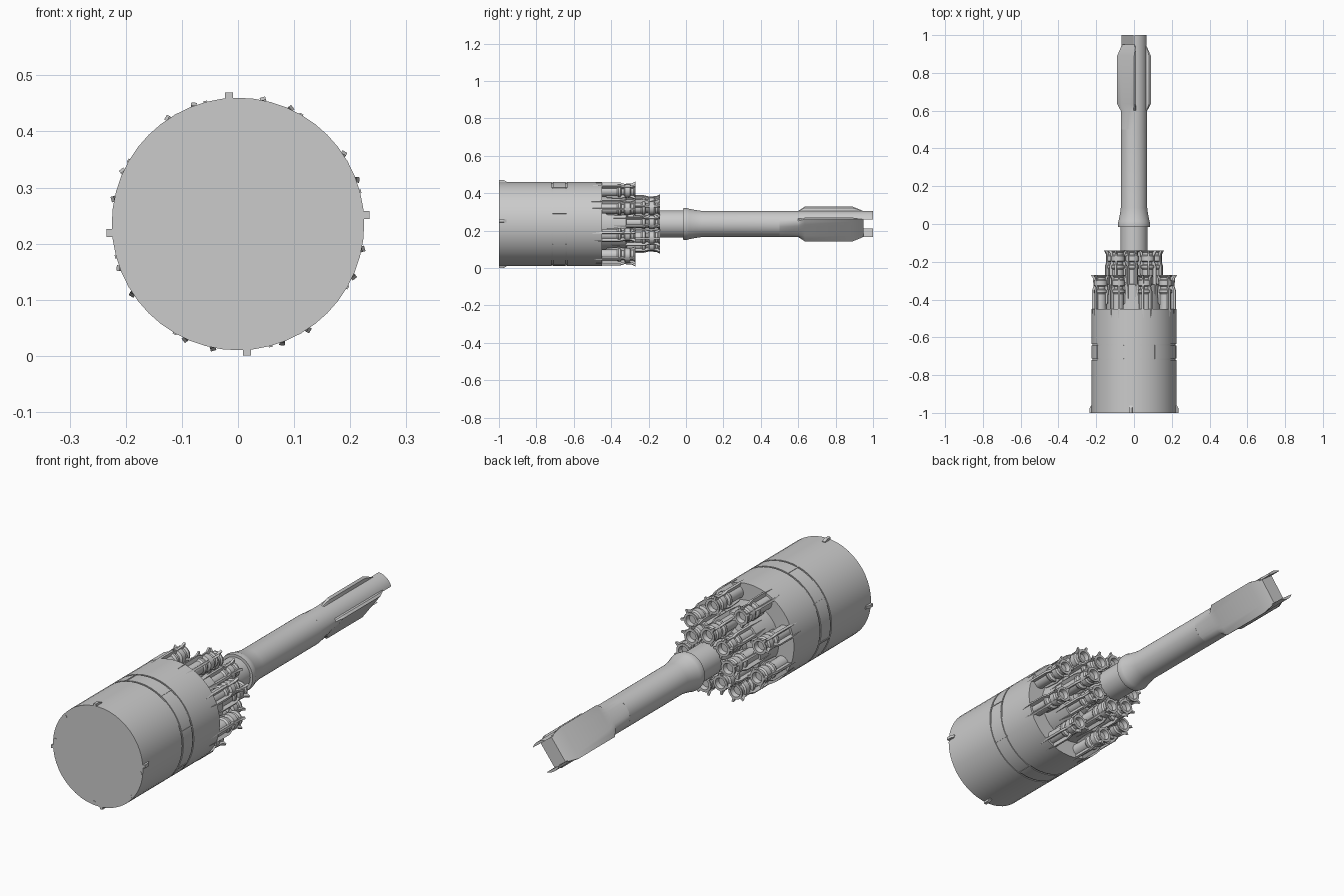
import bpy, bmesh, math
from mathutils import Matrix, Vector

if "Cube" in bpy.data.objects:
    bpy.data.objects.remove(bpy.data.objects["Cube"])

ZC = 0.235  # height of the long axis
grey = bpy.data.materials.new("light_grey")
grey.diffuse_color = (0.6, 0.6, 0.6, 1)
grey.use_nodes = True
grey.node_tree.nodes["Principled BSDF"].inputs["Base Color"].default_value = grey.diffuse_color


def finish(bm, name, smooth=True):
    bmesh.ops.recalc_face_normals(bm, faces=bm.faces)
    me = bpy.data.meshes.new(name)
    bm.to_mesh(me)
    bm.free()
    ob = bpy.data.objects.new(name, me)
    bpy.context.collection.objects.link(ob)
    me.materials.append(grey)
    if smooth:
        bpy.ops.object.select_all(action='DESELECT')
        ob.select_set(True)
        bpy.context.view_layer.objects.active = ob
        bpy.ops.object.shade_smooth_by_angle(angle=math.radians(30))
    return ob


def loft(bm, rings):
    """Skin closed loops of equal length and cap both ends."""
    vs = [[bm.verts.new(p) for p in r] for r in rings]
    n = len(vs[0])
    for a, b in zip(vs, vs[1:]):
        for i in range(n):
            j = (i + 1) % n
            bm.faces.new((a[i], a[j], b[j], b[i]))
    bm.faces.new(vs[0])
    bm.faces.new(vs[-1])


def lathe(bm, profile, segs, cx=0, cz=ZC):
    """Turn (radius, y) pairs around the y direction."""
    loft(bm, [[(cx + r * math.cos(2 * math.pi * i / segs), y,
                cz + r * math.sin(2 * math.pi * i / segs)) for i in range(segs)]
              for r, y in profile])


def prism(bm, outline, thick, mat):
    """Flat plate: (radial, y) outline, thickness across, placed by mat."""
    loft(bm, [[mat @ Vector((r, y, s * thick / 2)) for r, y in outline] for s in (-1, 1)])


def around(deg, r=0.0, spin=0.0):
    """Frame at an angle round the axis: local x points outward."""
    return (Matrix.Translation((0, 0, ZC)) @ Matrix.Rotation(-math.radians(deg), 4, 'Y')
            @ Matrix.Translation((r, 0, 0)) @ Matrix.Rotation(-math.radians(spin), 4, 'Y'))


# drum with two shallow ring grooves
profile = [(0.225, -1)]
for g in (-0.715, -0.64):
    profile += [(0.225, g - 0.004), (0.221, g - 0.004), (0.221, g + 0.004), (0.225, g + 0.004)]
profile += [(0.225, -0.45)]
bm = bmesh.new()
lathe(bm, profile, 48)
finish(bm, "drum")

# second tier carrying the inner nozzles
bm = bmesh.new()
lathe(bm, [(0.15, -0.46), (0.15, -0.32), (0.09, -0.31), (0.09, -0.28)], 40)
finish(bm, "inner_tier")

# thin strips between the grooves
bm = bmesh.new()
for k in range(8):
    prism(bm, [(0.215, -0.715), (0.227, -0.715), (0.227, -0.64), (0.215, -0.64)],
          0.007, around(15 + 45 * k))
finish(bm, "drum_strips", False)

# four tabs on the rim of the drum
bm = bmesh.new()
for k in range(4):
    prism(bm, [(0.21, -1), (0.235, -1), (0.235, -0.975), (0.228, -0.96), (0.21, -0.96)],
          0.014, around(4 + 90 * k))
finish(bm, "rim_tabs", False)

# small round plugs on the flat drum face
bm = bmesh.new()
for a in (85, 140, 175, -5, -40, -95):
    p = around(a, 0.213).translation
    lathe(bm, [(0.0075, -1.001), (0.0075, -0.995)], 16, p.x, p.z)
finish(bm, "face_plugs")


# nozzle rings: turned bodies with slender fins
def nozzle_ring(name, count, first, radius, end):
    body = [(0.03, -0.19), (0.03, -0.10), (0.036, -0.092), (0.036, -0.08), (0.026, -0.074),
            (0.026, -0.062), (0.036, -0.056), (0.036, -0.03), (0.029, -0.024),
            (0.029, -0.012), (0.035, -0.006), (0.035, 0), (0.024, 0), (0.02, -0.02)]
    outer_fin = [(0.015, -0.27), (0.04, -0.27), (0.046, -0.18), (0.046, -0.085),
                 (0.038, -0.06), (0.04, -0.02), (0.051, 0), (0.03, 0), (0.015, -0.09)]
    inner_fin = [(0.02, -0.17), (0.038, -0.15), (0.042, -0.085), (0.036, -0.05),
                 (0.038, -0.02), (0.046, 0), (0.028, 0), (0.02, -0.06)]
    bodies, fins = bmesh.new(), bmesh.new()
    for k in range(count):
        a = first + 360 / count * k
        p = around(a, radius).translation
        lathe(bodies, [(r, y + end) for r, y in body], 18, p.x, p.z)
        for spin, shape in ((34, outer_fin), (-34, outer_fin),
                            (146, inner_fin), (-146, inner_fin)):
            prism(fins, [(r, y + end) for r, y in shape], 0.010, around(a, radius, spin))
    finish(bodies, name + "_nozzles")
    finish(fins, name + "_fins", False)


nozzle_ring("outer", 8, 27, 0.186, -0.27)
nozzle_ring("inner", 8, 4.5, 0.112, -0.14)

# shaft with collar
bm = bmesh.new()
lathe(bm, [(0.072, -0.32), (0.072, -0.015), (0.084, -0.015), (0.086, 0.004),
           (0.082, 0.015), (0.074, 0.055), (0.07, 0.085), (0.07, 0.5)], 40)
finish(bm, "shaft")

# flattened blade: round section changing to two flat panels with edge fins
ANG = math.radians(53)


def uv(u, v, y):
    return (u * math.cos(ANG) - v * math.sin(ANG), y, ZC + u * math.sin(ANG) + v * math.cos(ANG))


def section(y, flat, wide, tip):
    """Upright arcs at both u sides, flats at v = +-flat, fins reaching u = +-wide."""
    half = []
    for i in range(-4, 5):
        a = math.radians(28) * i / 4
        half.append((0.07 * math.cos(a), 0.07 * math.sin(a)))
    half += [(wide, tip)]
    for i in range(9):  # panel side, follows the round shaft until the flat cuts it
        a = math.radians(40 + 100 * i / 8)
        if wide > 0.06:
            half.append((wide * (1 - i / 4), flat))
        else:
            half.append((0.07 * math.cos(a), min(flat, 0.07 * math.sin(a))))
    half += [(-wide, tip)]
    return [uv(u, v, y) for u, v in half + [(-u, -v) for u, v in half]]


bm = bmesh.new()
r0 = (0.07 * math.cos(math.radians(34)), 0.07 * math.sin(math.radians(34)))
loft(bm, [section(0.5, 0.07, *r0), section(0.60, 0.057, *r0),
          section(0.635, 0.055, 0.075, 0.043), section(0.89, 0.055, 0.075, 0.043),
          section(0.95, 0.034, 0.0605, 0.0335)])
finish(bm, "blade")

# two prongs at the tip, slices of the round shaft
bm = bmesh.new()
for s in (1, -1):
    arc = [math.radians(-34 + 68 * i / 10) for i in range(11)]
    loft(bm, [[uv(s * 0.07 * math.cos(a), s * 0.07 * math.sin(a), y) for a in arc]
              for y in (0.9, 1.0)])
finish(bm, "tip_prongs")
